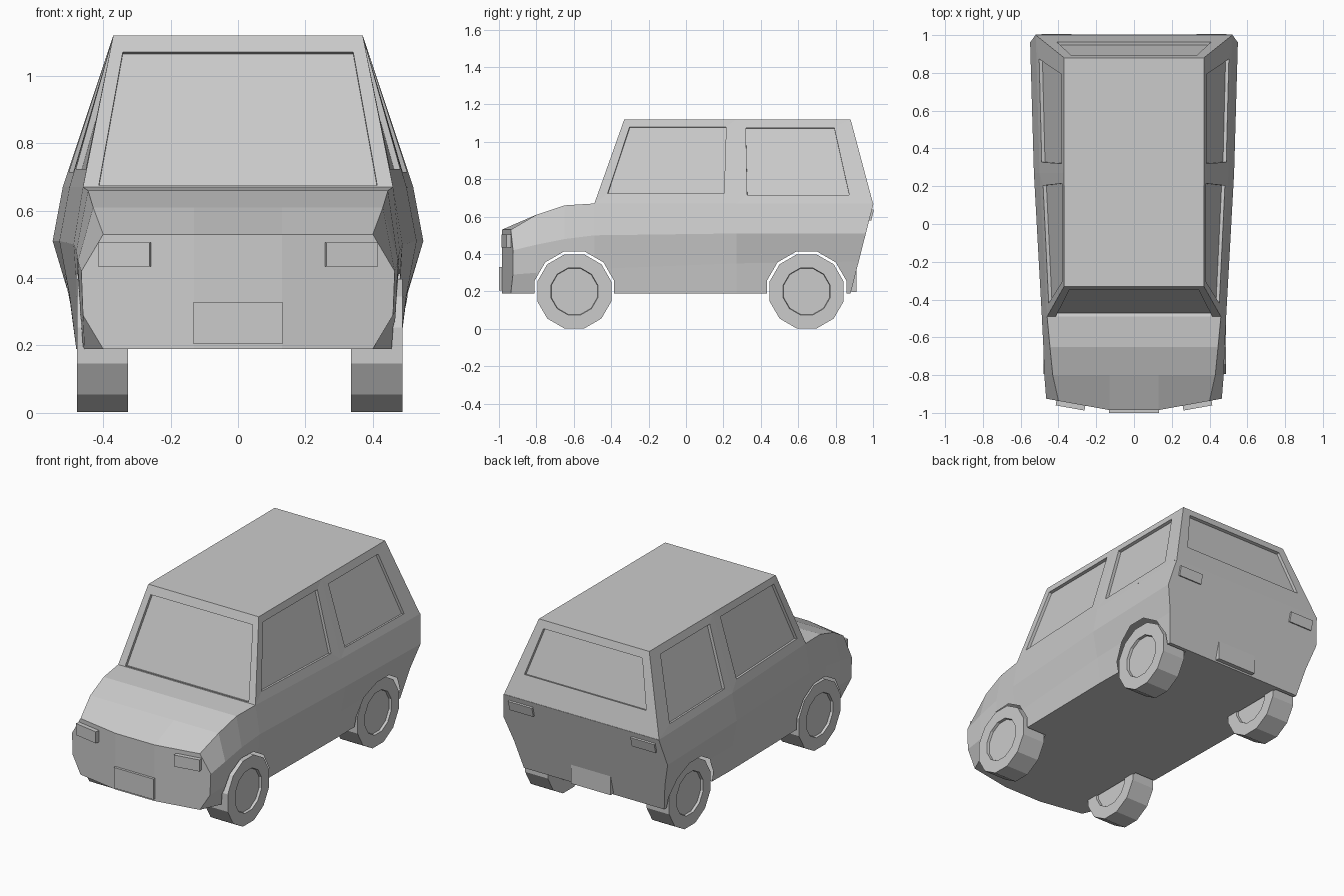
import bpy, bmesh, math
from mathutils import Vector, Matrix

if "Cube" in bpy.data.objects:
    bpy.data.objects.remove(bpy.data.objects["Cube"])

AXLES = (-0.597, 0.645)


def make(name, bm):
    bmesh.ops.remove_doubles(bm, verts=bm.verts, dist=1e-4)
    bmesh.ops.recalc_face_normals(bm, faces=bm.faces)
    me = bpy.data.meshes.new(name)
    bm.to_mesh(me)
    bm.free()
    ob = bpy.data.objects.new(name, me)
    bpy.context.collection.objects.link(ob)
    return ob


def face(bm, pts):
    return bm.faces.new([bm.verts.new(p) for p in pts])


def nose_y(x):
    return -0.985 + max(0, x - 0.13) * 0.18


def tail_y(z):
    return 0.88 + (z - 0.19) * 0.255


def box(name, loc, size, rot=(0, 0, 0)):
    bpy.ops.mesh.primitive_cube_add(size=1, location=loc, rotation=rot)
    ob = bpy.context.object
    ob.name = name
    ob.scale = size


def cylinder(radius, depth, loc):
    bm = bmesh.new()
    m = (Matrix.Translation(loc) @ Matrix.Rotation(math.pi / 2, 4, 'Y')
         @ Matrix.Rotation(math.radians(15), 4, 'Z'))
    bmesh.ops.create_cone(bm, cap_ends=True, segments=12, radius1=radius,
                          radius2=radius, depth=depth, matrix=m)
    return bm


# Lower body: half sections (x, z) from floor to shoulder, lofted along y
stations = [
    (None, [(.40, .19), (.46, .29), (.465, .42), (.40, .53)]),
    (-.80, [(.46, .19), (.468, .30), (.475, .45), (.43, .61)]),
    (-.65, [(.47, .19), (.47, .31), (.48, .48), (.445, .66)]),
    (-.49, [(.47, .19), (.475, .32), (.488, .50), (.46, .67)]),
    (.27, [(.48, .19), (.50, .35), (.53, .51), (.50, .67)]),
    (None, [(.47, .19), (.505, .36), (.55, .51), (.52, .67)]),
]
rings = []
for i, (y, half) in enumerate(stations):
    half = [(.13, half[0][1])] + half + [(.13, half[-1][1])]
    pts = []
    for x, z in half:
        py = y if y is not None else (nose_y(x) if i == 0 else tail_y(z))
        pts.append(Vector((x, py, z)))
    rings.append(pts + [Vector((-p.x, p.y, p.z)) for p in reversed(pts)])
bm = bmesh.new()
for a, b in zip(rings, rings[1:]):
    for k in range(12):
        n = (k + 1) % 12
        face(bm, (a[k], a[n], b[n], b[k]))
nose = rings[0]
face(bm, nose[:6])
face(bm, nose[6:])
face(bm, (nose[0], nose[5], nose[6], nose[11]))
face(bm, rings[-1])
body = make("lower_body", bm)

# Wheel arches cut through the body
for y in AXLES:
    cutter = make("arch_cutter", cylinder(.22, 2, (0, y, .2)))
    cutter.hide_render = True
    cutter.hide_set(True)
    mod = body.modifiers.new("arch", 'BOOLEAN')
    mod.operation = 'DIFFERENCE'
    mod.solver = 'EXACT'
    mod.object = cutter
dg = bpy.context.evaluated_depsgraph_get()
cut = bpy.data.meshes.new_from_object(body.evaluated_get(dg))
body.modifiers.clear()

# Open the tunnel between the arches, keeping a thin shell
bm = bmesh.new()
bm.from_mesh(cut)
tunnel = [f for f in bm.faces if any(
    all(abs(math.hypot(v.co.y - y, v.co.z - .2) - .2165) < .006 or
        (abs(v.co.z - .19) < 1e-3 and abs(abs(v.co.y - y) - .2125) < .01)
        for v in f.verts) for y in AXLES) and abs(f.normal.x) < .1]
bmesh.ops.delete(bm, geom=tunnel, context='FACES')
bm.to_mesh(body.data)
bm.free()
for ob in [o for o in bpy.data.objects if o.name.startswith("arch_cutter")]:
    bpy.data.objects.remove(ob)

# Floor between the wheels
bm = bmesh.new()
for y in AXLES:
    face(bm, [(s * .335, y + t * .214, .19)
              for s, t in ((-1, -1), (1, -1), (1, 1), (-1, 1))])
make("floor", bm)


# Cabin: each wall is a frame with a recessed pane
def wall(bm, a, b, c, d, u0, u1, v0, v1, depth=.018):
    a, b, c, d = map(Vector, (a, b, c, d))
    inward = (b - a).cross(d - a).normalized()
    if inward.dot(Vector((0, .27, .8)) - (a + b + c + d) / 4) < 0:
        inward = -inward

    def at(u, v):
        return a.lerp(b, u).lerp(d.lerp(c, u), v)
    outer = [a, b, c, d]
    rim = [at(u0, v0), at(u1, v0), at(u1, v1), at(u0, v1)]
    pane = [p + inward * depth for p in rim]
    for k in range(4):
        n = (k + 1) % 4
        face(bm, (outer[k], outer[n], rim[n], rim[k]))
        face(bm, (rim[k], rim[n], pane[n], pane[k]))
    face(bm, pane)


Z0, Z1 = .67, 1.12
bm = bmesh.new()
for s in (-1, 1):
    f0, m0, r0 = (s * .46, -.49, Z0), (s * .50, .27, Z0), (s * .52, 1.0, Z0)
    f1, m1, r1 = (s * .37, -.33, Z1), (s * .37, .27, Z1), (s * .37, .88, Z1)
    wall(bm, f0, m0, m1, f1, .07, .91, .12, .91)
    wall(bm, m0, r0, r1, m1, .08, .84, .10, .90)
wall(bm, (-.46, -.49, Z0), (.46, -.49, Z0), (.37, -.33, Z1), (-.37, -.33, Z1),
     .05, .95, .01, .89)
wall(bm, (-.52, 1, Z0), (.52, 1, Z0), (.37, .88, Z1), (-.37, .88, Z1),
     .07, .93, .30, .90)
face(bm, [(-.37, -.33, Z1), (.37, -.33, Z1), (.37, .27, Z1),
          (.37, .88, Z1), (-.37, .88, Z1), (-.37, .27, Z1)])
make("cabin", bm)

# Wheels with recessed hubs
for y in AXLES:
    for x in (-.402, .412):
        bm = cylinder(.205, .152, (x, y, .2))
        for f in [f for f in bm.faces if len(f.verts) == 12]:
            bmesh.ops.inset_region(bm, faces=[f], thickness=.075)
            bmesh.ops.inset_region(bm, faces=[f], thickness=.003, depth=-.015)
        make("wheel", bm)

# Lights and number plates
for s in (-1, 1):
    box("headlight", (s * .335, nose_y(.335) - .006, .47), (.155, .04, .07),
        (0, 0, s * math.atan(.18)))
    box("tail_light", (s * .41, tail_y(.61) - .002, .61), (.16, .025, .06),
        (-math.atan(.255), 0, 0))
box("front_plate", (0, -.985, .267), (.265, .03, .125))
box("rear_plate", (0, .898, .26), (.265, .026, .125))
